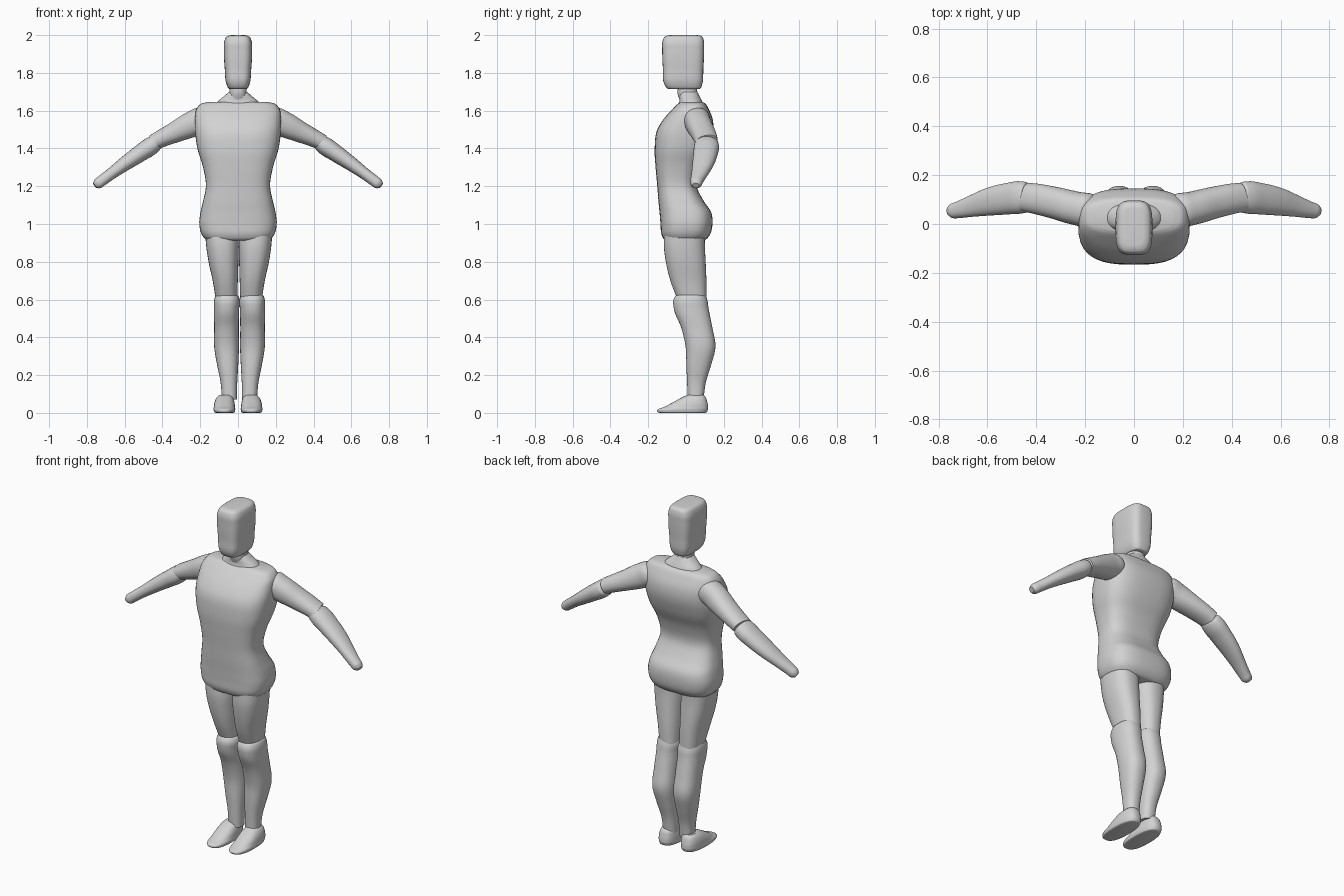
import bpy, bmesh, math
from mathutils import Vector

grey = bpy.data.materials.new("clay grey")
grey.diffuse_color = (0.65, 0.65, 0.65, 1)


def smooth_rings(keys, steps):
    """Curve through the key rings, spaced by the distance between them."""
    keys = [Vector(k) for k in keys]
    h = [(b - a).length for a, b in zip(keys, keys[1:])]
    d = [(b - a) / l for a, b, l in zip(keys, keys[1:], h)]
    m = [d[0]] + [(d[i - 1] * h[i] + d[i] * h[i - 1]) / (h[i] + h[i - 1])
                  for i in range(1, len(d))] + [d[-1]]
    out = []
    for i in range(len(d)):
        for s in range(steps):
            t = s / steps
            out.append(keys[i] * (2 * t**3 - 3 * t**2 + 1) + keys[i + 1] * (3 * t**2 - 2 * t**3)
                       + m[i] * h[i] * (t**3 - 2 * t**2 + t) + m[i + 1] * h[i] * (t**3 - t**2))
    return out + [keys[-1]]


def loft(name, keys, power=2.3, u=(1, 0, 0), v=(0, 1, 0), sides=40, steps=5):
    """Skin of superellipse rings; each key is (x, y, z, radius_u, radius_v)."""
    u, v = Vector(u), Vector(v)
    bm = bmesh.new()
    rows = []
    for k in smooth_rings(keys, steps):
        row = []
        for i in range(sides):
            a = 2 * math.pi * i / sides
            c, s = math.cos(a), math.sin(a)
            cu = math.copysign(abs(c) ** (2 / power), c) * k[3]
            sv = math.copysign(abs(s) ** (2 / power), s) * k[4]
            row.append(bm.verts.new(Vector(k[:3]) + u * cu + v * sv))
        rows.append(row)
    for a, b in zip(rows, rows[1:]):
        for i in range(sides):
            j = (i + 1) % sides
            bm.faces.new((a[i], a[j], b[j], b[i]))
    bm.faces.new(rows[0])
    bm.faces.new(rows[-1])
    bmesh.ops.recalc_face_normals(bm, faces=bm.faces)
    me = bpy.data.meshes.new(name)
    bm.to_mesh(me)
    bm.free()
    me.materials.append(grey)
    ob = bpy.data.objects.new(name, me)
    bpy.context.collection.objects.link(ob)
    bpy.context.view_layer.objects.active = ob
    ob.select_set(True)
    bpy.ops.object.shade_smooth_by_angle(angle=math.radians(40))
    ob.select_set(False)


def upright(name, spans, power=2.3, side=1, shift=0.0):
    """Loft from level spans (z, x_in, x_out, y_front, y_back)."""
    loft(name, [(side * (a + b) / 2 + shift, (f + k) / 2, z, (b - a) / 2, (k - f) / 2)
                for z, a, b, f, k in spans], power)


# Torso with hips, waist, chest and squared shoulders
upright("torso", [(z, -x, x, f, b) for z, x, f, b in [
    (0.912, 0.14, -0.09, 0.08), (0.918, 0.17, -0.115, 0.105), (0.945, 0.192, -0.13, 0.128),
    (1.0, 0.205, -0.135, 0.14), (1.06, 0.199, -0.14, 0.134), (1.12, 0.185, -0.146, 0.095),
    (1.2, 0.17, -0.152, 0.058), (1.3, 0.185, -0.161, 0.075), (1.4, 0.215, -0.166, 0.12),
    (1.5, 0.228, -0.152, 0.145), (1.56, 0.228, -0.115, 0.14), (1.605, 0.222, -0.075, 0.122),
    (1.635, 0.198, -0.045, 0.105), (1.645, 0.165, -0.03, 0.09)]], 2.9)

# Sloping neck base, neck and block head
upright("neck_base", [(1.63, -0.12, 0.12, -0.04, 0.092), (1.65, -0.105, 0.105, -0.035, 0.085),
                      (1.68, -0.07, 0.07, -0.035, 0.07), (1.70, -0.048, 0.048, -0.033, 0.06)])
upright("neck", [(1.66, -0.045, 0.045, -0.035, 0.055), (1.69, -0.046, 0.046, -0.045, 0.06),
                 (1.73, -0.046, 0.046, -0.045, 0.055)])
upright("head", [(z, -x, x, f, b) for z, x, f, b in [
    (1.714, 0.035, -0.08, 0.06), (1.718, 0.05, -0.1, 0.077), (1.74, 0.061, -0.115, 0.086),
    (1.82, 0.07, -0.122, 0.092), (1.92, 0.075, -0.126, 0.096), (1.965, 0.073, -0.125, 0.095),
    (1.988, 0.064, -0.116, 0.088), (1.997, 0.05, -0.1, 0.075), (2.0, 0.03, -0.07, 0.05)]], 3.6)

for side, tag in ((-1, "left"), (1, "right")):
    # Thigh, calf and foot
    upright(tag + "_thigh", [
        (0.96, 0.002, 0.178, -0.115, 0.1), (0.88, 0.0, 0.172, -0.117, 0.1),
        (0.8, 0.002, 0.16, -0.107, 0.104), (0.7, 0.005, 0.138, -0.083, 0.108),
        (0.6, 0.008, 0.122, -0.045, 0.108)], 2.4, side, 0.004)
    upright(tag + "_calf", [
        (0.626, 0.03, 0.11, -0.03, 0.08), (0.62, 0.008, 0.127, -0.055, 0.104),
        (0.6, 0.0, 0.134, -0.066, 0.112), (0.55, 0.002, 0.135, -0.064, 0.12),
        (0.45, 0.004, 0.134, -0.025, 0.14), (0.35, 0.003, 0.134, -0.002, 0.156),
        (0.25, 0.007, 0.118, 0.002, 0.132), (0.16, 0.012, 0.1, 0.006, 0.105),
        (0.07, 0.014, 0.093, 0.01, 0.092)], 2.3, side, 0.008)
    upright(tag + "_foot", [
        (0.0, 0.026, 0.118, -0.135, 0.1), (0.004, 0.018, 0.126, -0.15, 0.11),
        (0.014, 0.015, 0.129, -0.153, 0.115), (0.032, 0.016, 0.128, -0.115, 0.117),
        (0.06, 0.02, 0.123, -0.062, 0.112), (0.083, 0.027, 0.112, -0.02, 0.104),
        (0.096, 0.038, 0.098, 0.008, 0.092)], 2.5, side)

    # Upper arm and forearm; u runs front to back, v across the slope of the arm
    upper = Vector((side * 0.86, 0.24, -0.46)).normalized()
    u = (Vector((0, 1, 0)) - upper * upper.y).normalized()
    loft(tag + "_upper_arm", [(side * x, y, z, a, b) for x, y, z, a, b in [
        (0.165, 0.05, 1.565, 0.05, 0.045), (0.185, 0.055, 1.556, 0.067, 0.065),
        (0.24, 0.065, 1.53, 0.068, 0.068), (0.33, 0.088, 1.487, 0.065, 0.056),
        (0.41, 0.105, 1.45, 0.062, 0.046), (0.445, 0.11, 1.432, 0.06, 0.043)]],
        2.2, u, upper.cross(u))
    lower = Vector((side * 0.8, -0.13, -0.57)).normalized()
    u = (Vector((0, 1, 0)) - lower * lower.y).normalized()
    loft(tag + "_forearm", [(side * x, y, z, a, b) for x, y, z, a, b in [
        (0.43, 0.111, 1.435, 0.045, 0.03), (0.437, 0.111, 1.43, 0.06, 0.042),
        (0.455, 0.11, 1.417, 0.065, 0.047), (0.52, 0.103, 1.373, 0.064, 0.045),
        (0.6, 0.09, 1.318, 0.056, 0.038), (0.67, 0.072, 1.267, 0.043, 0.031),
        (0.72, 0.058, 1.23, 0.034, 0.029), (0.744, 0.053, 1.212, 0.029, 0.027),
        (0.758, 0.052, 1.203, 0.018, 0.016)]], 2.2, u, lower.cross(u))
